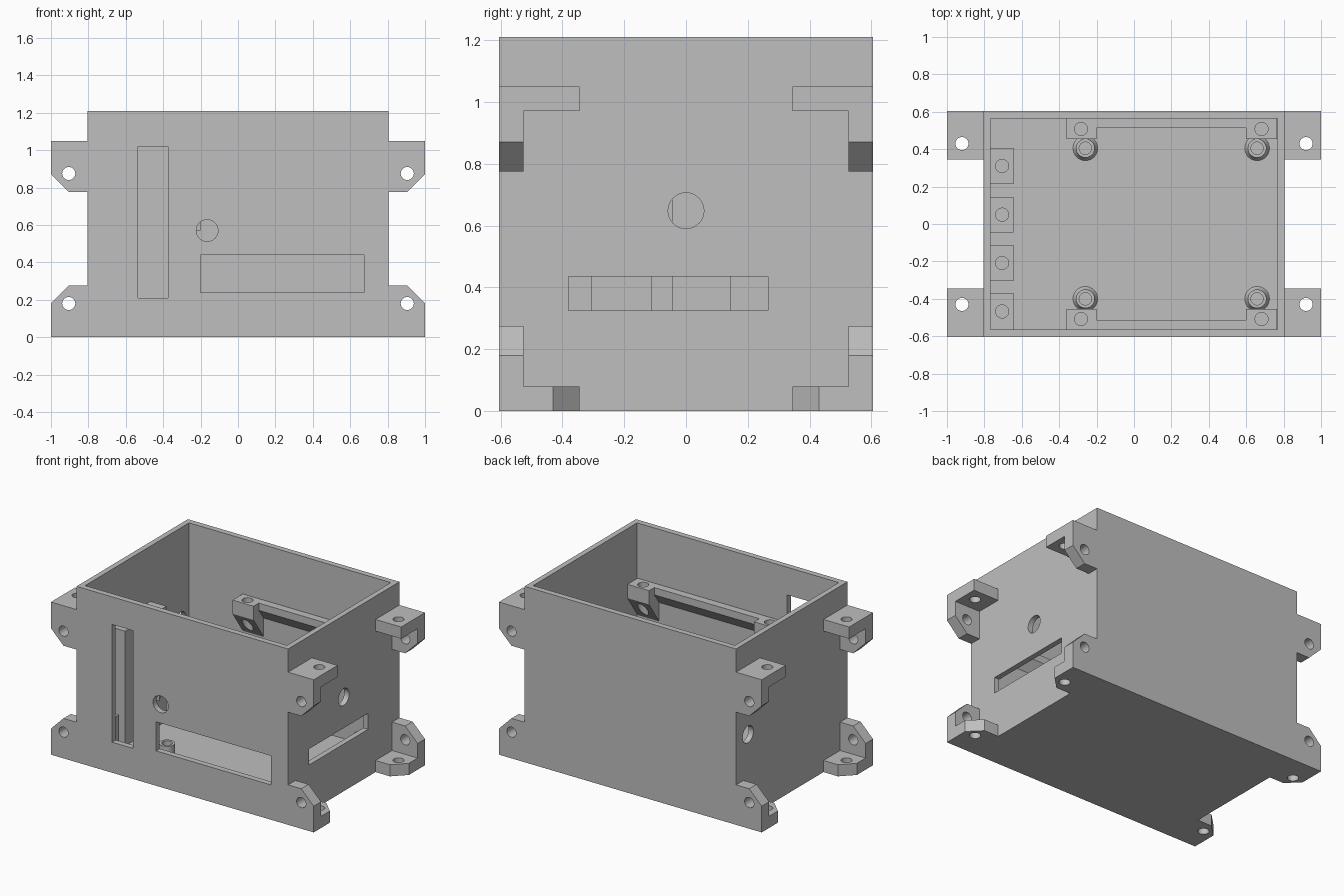
import bpy, bmesh, math
from mathutils import Vector

cube = bpy.data.objects.get("Cube")
if cube:
    bpy.data.objects.remove(cube, do_unlink=True)

grey = bpy.data.materials.new("plain grey")
grey.use_nodes = True
colour = (0.52, 0.52, 0.52, 1)
grey.diffuse_color = colour
grey.node_tree.nodes["Principled BSDF"].inputs["Base Color"].default_value = colour

W, D, H, WALL = 0.805, 0.605, 1.21, 0.04
IX, IY = 0.768, 0.565
PIN = 0.035


def make(name, bm):
    bmesh.ops.recalc_face_normals(bm, faces=bm.faces)
    mesh = bpy.data.meshes.new(name)
    bm.to_mesh(mesh)
    bm.free()
    mesh.materials.append(grey)
    obj = bpy.data.objects.new(name, mesh)
    bpy.context.collection.objects.link(obj)
    return obj


def prism(name, points, axis, a, b):
    """Extrude a 2D outline along an axis from a to b."""
    place = {"x": lambda u, v, w: (w, u, v),
             "y": lambda u, v, w: (u, w, v),
             "z": lambda u, v, w: (u, v, w)}[axis]
    bm = bmesh.new()
    face = bm.faces.new([bm.verts.new(place(u, v, a)) for u, v in points])
    grown = bmesh.ops.extrude_face_region(bm, geom=[face])["geom"]
    shift = Vector(place(0, 0, b - a))
    bmesh.ops.translate(bm, vec=shift,
                        verts=[g for g in grown if isinstance(g, bmesh.types.BMVert)])
    return make(name, bm)


def rect(u0, u1, v0, v1):
    return [(u0, v0), (u1, v0), (u1, v1), (u0, v1)]


def circle(u, v, r, n=32):
    turn = 2 * math.pi / n
    return [(u + r * math.cos(i * turn), v + r * math.sin(i * turn)) for i in range(n)]


def cut(obj, *cutters):
    """Subtract each cutter, then bake the result."""
    for c in cutters:
        c.hide_render = True
        mod = obj.modifiers.new("cut", "BOOLEAN")
        mod.operation, mod.solver, mod.object = "DIFFERENCE", "EXACT", c
    deps = bpy.context.evaluated_depsgraph_get()
    baked = bpy.data.meshes.new_from_object(obj.evaluated_get(deps))
    obj.modifiers.clear()
    obj.data = baked
    for c in cutters:
        bpy.data.objects.remove(c, do_unlink=True)
    return obj


def side(s, points):
    return [(s * u, v) for u, v in points]


# Open box with its wall openings
cut(prism("case", rect(-W, W, -D, D), "z", 0, H),
    prism("cavity", rect(-IX, IX, -IY, IY), "z", WALL, H + 0.1),
    prism("tall_slot", rect(-0.535, -0.375, 0.21, 1.02), "y", -0.7, -0.5),
    prism("wide_slot", rect(-0.2, 0.675, 0.24, 0.44), "y", -0.7, -0.5),
    prism("front_hole", circle(-0.165, 0.57, 0.058), "y", -0.7, -0.5),
    prism("side_slot", rect(-0.38, 0.265, 0.325, 0.435), "x", 0.7, 0.9),
    prism("right_hole", circle(0, 0.648, 0.058), "x", 0.7, 0.9),
    prism("left_hole", circle(0.475, 0.573, 0.058), "x", -0.9, -0.7))

# Corner mounting lugs
upper_ear = [(W, 1.05), (1, 1.05), (1, 0.87), (0.905, 0.775), (W, 0.775)]
lower_ear = [(W, 0), (1, 0), (1, 0.18), (0.905, 0.275), (W, 0.275)]
upper_pad = rect(W, 1, 0.345, 0.525)
lower_pad = [(W, 0.345), (0.915, 0.345), (1, 0.43), (1, 0.525), (W, 0.525)]
for sx in (-1, 1):
    for sy in (-1, 1):
        for level, ear, hole_z in (("upper", upper_ear, 0.875), ("lower", lower_ear, 0.18)):
            cut(prism(level + "_lug_ear", side(sx, ear), "y", sy * 0.525, sy * D),
                prism("pin", circle(sx * 0.905, hole_z, PIN), "y", sy * 0.4, sy * 0.7))
        for level, pad, z in (("upper", upper_pad, 0.97), ("lower", lower_pad, 0)):
            outline = [(sx * u, sy * v) for u, v in pad]
            cut(prism(level + "_lug_pad", outline, "z", z, z + 0.08),
                prism("pin", circle(sx * 0.92, sy * 0.43, PIN), "z", z - 0.1, z + 0.2))

# Sloped brackets joined by a thin rail on the long walls
bracket = [(0.455, 0.83), (0.57, 0.83), (0.57, 0.57), (0.455, 0.735)]
rail = [(0.512, 0.83), (0.57, 0.83), (0.57, 0.7), (0.512, 0.78)]
for sy in (-1, 1):
    for x0, x1, hole_x in ((-0.36, -0.2, -0.283), (0.6, 0.764, 0.682)):
        cut(prism("shelf_bracket", side(sy, bracket), "x", x0, x1),
            prism("pin", circle(hole_x, sy * 0.508, PIN), "z", 0.5, 0.9))
    prism("shelf_rail", side(sy, rail), "x", -0.2, 0.6)

# Drilled posts against the end wall: short outer pair, tall inner pair
for y0, y1, top in ((0.215, 0.405, 0.28), (-0.045, 0.145, 0.83),
                    (-0.305, -0.112, 0.83), (-0.565, -0.37, 0.28)):
    cut(prism("end_post", rect(-0.77, -0.645, y0, y1), "z", 0.03, top),
        prism("pin", circle(-0.705, (y0 + y1) / 2, PIN), "z", top - 0.17, top + 0.1))

# Round hollow standoffs with a flared foot
profile = [(0.033, WALL), (0.033, 0.2), (0.05, 0.2),
           (0.05, 0.075), (0.054, 0.055), (0.066, WALL)]
for x in (-0.26, 0.658):
    for y in (-0.4, 0.405):
        bm = bmesh.new()
        verts = [bm.verts.new((r, 0, z)) for r, z in profile]
        edges = [bm.edges.new(p) for p in zip(verts, verts[1:])]
        bmesh.ops.spin(bm, geom=verts + edges, cent=(0, 0, 0), axis=(0, 0, 1),
                       angle=2 * math.pi, steps=32, use_duplicate=False)
        bmesh.ops.remove_doubles(bm, verts=bm.verts, dist=0.0005)
        make("standoff", bm).location = (x, y, 0)

# Smooth the round holes, keep the corners sharp
for obj in bpy.context.collection.objects:
    if obj.type == "MESH" and grey.name in obj.data.materials:
        obj.select_set(True)
        bpy.context.view_layer.objects.active = obj
bpy.ops.object.shade_smooth_by_angle(angle=math.radians(30))
